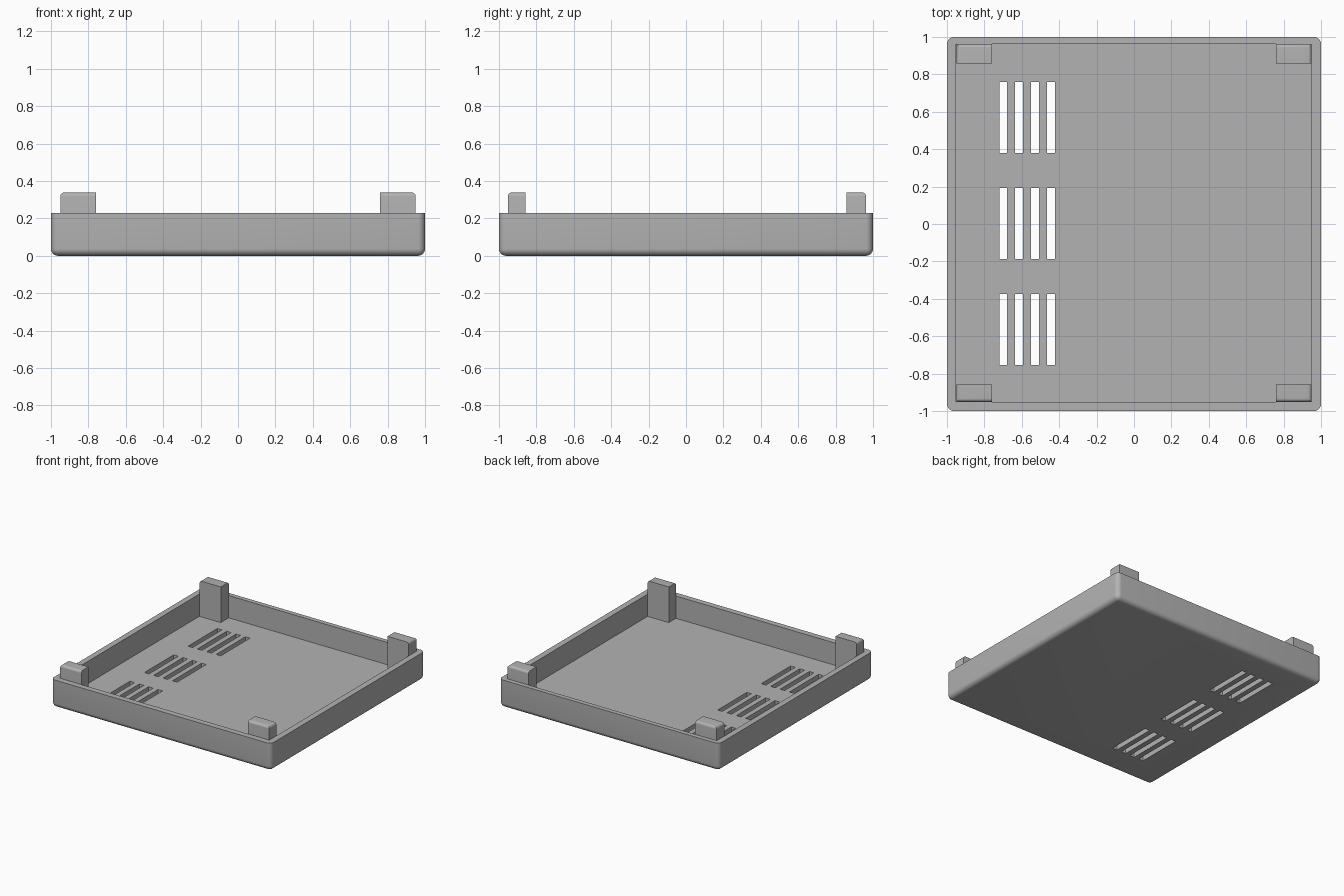
import bpy, bmesh
from mathutils import Matrix, Vector

if "Cube" in bpy.data.objects:
    bpy.data.objects.remove(bpy.data.objects["Cube"], do_unlink=True)

GREY = (0.45, 0.45, 0.45, 1)
plastic = bpy.data.materials.new("grey plastic")
plastic.use_nodes = True
plastic.diffuse_color = GREY
plastic.node_tree.nodes["Principled BSDF"].inputs["Base Color"].default_value = GREY

RIM, FLOOR, POST_TOP = 0.228, 0.045, 0.338


def add_box(bm, lo, hi):
    lo, hi = Vector(lo), Vector(hi)
    matrix = Matrix.Translation((lo + hi) / 2) @ Matrix.Diagonal((*(hi - lo), 1))
    return bmesh.ops.create_cube(bm, size=1, matrix=matrix)["verts"]


def make_object(name, bm):
    mesh = bpy.data.meshes.new(name)
    bm.to_mesh(mesh)
    bm.free()
    obj = bpy.data.objects.new(name, mesh)
    bpy.context.collection.objects.link(obj)
    mesh.materials.append(plastic)
    return obj


def activate(obj):
    bpy.ops.object.select_all(action="DESELECT")
    obj.select_set(True)
    bpy.context.view_layer.objects.active = obj


def cut(target, boxes):
    bm = bmesh.new()
    for lo, hi in boxes:
        add_box(bm, lo, hi)
    cutter = make_object("cutter", bm)
    cutter.hide_render = True
    mod = target.modifiers.new("cut", "BOOLEAN")
    mod.operation, mod.solver, mod.object = "DIFFERENCE", "EXACT", cutter
    activate(target)
    bpy.ops.object.modifier_apply(modifier=mod.name)
    bpy.data.objects.remove(cutter, do_unlink=True)


def round_edges(bm, edges, radius):
    bmesh.ops.bevel(bm, geom=edges, offset=radius, segments=6, profile=0.5,
                    affect="EDGES", clamp_overlap=True)


# Tray: block rounded on every edge except the rim
bm = bmesh.new()
add_box(bm, (-1, -1, 0), (1, 1, RIM))
round_edges(bm, [e for e in bm.edges if min(v.co.z for v in e.verts) < 0.01], 0.038)
tray = make_object("tray", bm)

# Cavity, with a thinner back wall
cut(tray, [((-0.952, -0.952, FLOOR), (0.95, 0.962, 1))])

# Vent slots: three rows of four
slots = []
for row in (-1, 0, 1):
    for col in range(4):
        x, y = -0.72 + col * 0.085, 0.003 + row * 0.567
        slots.append(((x, y - 0.19, -0.1), (x + 0.042, y + 0.19, 0.1)))
cut(tray, slots)
activate(tray)
bpy.ops.object.shade_smooth_by_angle()

# Corner posts, rounded on the two outward top edges
for side, sx in (("left", 1), ("right", -1)):
    for end, sy in (("front", -1), ("back", 1)):
        outer_y = 0.952 if sy < 0 else 0.963
        xs = sorted((sx * 0.758, sx * 0.95))
        ys = sorted((sy * 0.859, sy * outer_y))
        bm = bmesh.new()
        add_box(bm, (xs[0], ys[0], FLOOR - 0.01), (xs[1], ys[1], POST_TOP))
        top_edges = []
        for e in bm.edges:
            mid = (e.verts[0].co + e.verts[1].co) / 2
            outward = abs(mid.x) > 0.9 or abs(mid.y) > 0.94
            if mid.z > POST_TOP - 0.001 and outward:
                top_edges.append(e)
        round_edges(bm, top_edges, 0.02)
        post = make_object(f"{end}_{side}_post", bm)
        activate(post)
        bpy.ops.object.shade_smooth_by_angle()
